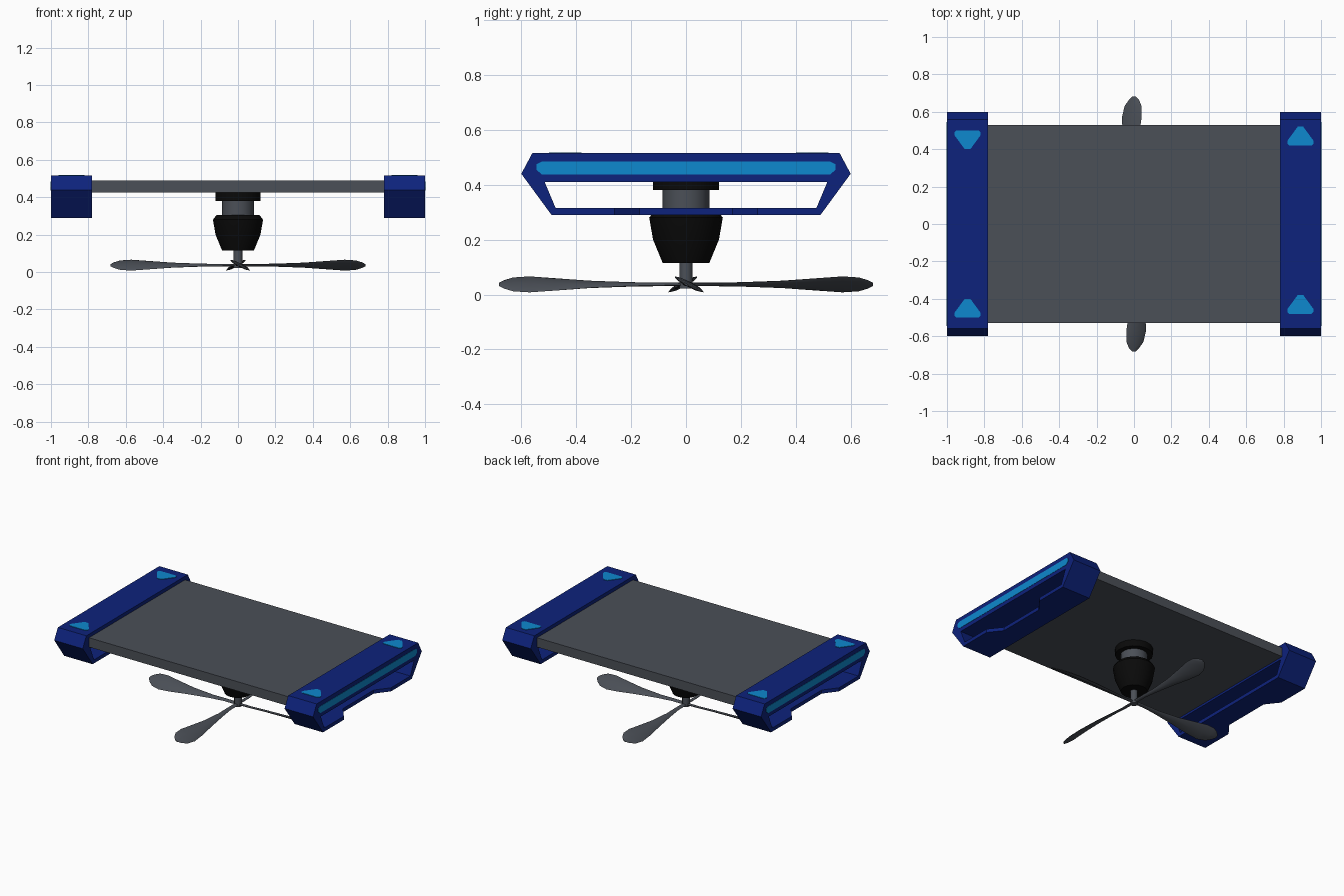
import bpy, bmesh, math
from mathutils import Matrix, Vector

cube = bpy.data.objects.get("Cube")
if cube:
    bpy.data.objects.remove(cube, do_unlink=True)


def material(name, rgb):
    m = bpy.data.materials.new(name)
    m.use_nodes = True
    m.diffuse_color = (*rgb, 1)
    bsdf = m.node_tree.nodes["Principled BSDF"]
    bsdf.inputs["Base Color"].default_value = (*rgb, 1)
    bsdf.inputs["Roughness"].default_value = 0.6
    return m


GREY = material("slate grey", (0.07, 0.079, 0.095))
NAVY = material("navy blue", (0.004, 0.016, 0.2))
SKY = material("bright blue", (0.004, 0.25, 0.62))
BLACK = material("black", (0.003, 0.003, 0.003))


def finish(name, bm, mat, smooth=False):
    bmesh.ops.recalc_face_normals(bm, faces=bm.faces)
    me = bpy.data.meshes.new(name)
    bm.to_mesh(me)
    bm.free()
    me.materials.append(mat)
    ob = bpy.data.objects.new(name, me)
    bpy.context.collection.objects.link(ob)
    if smooth:
        bpy.ops.object.select_all(action='DESELECT')
        ob.select_set(True)
        bpy.context.view_layer.objects.active = ob
        bpy.ops.object.shade_smooth_by_angle(angle=math.radians(35))
    return ob


def skin(bm, rings):
    """Join closed rings of points into a capped tube."""
    loops = [[bm.verts.new(p) for p in ring] for ring in rings]
    n = len(loops[0])
    for a, b in zip(loops, loops[1:]):
        for i in range(n):
            j = (i + 1) % n
            bm.faces.new((a[i], a[j], b[j], b[i]))
    bm.faces.new(loops[0])
    bm.faces.new(loops[-1])


def prism(name, pts, axis, lo, hi, mat):
    """Extrude a flat outline along x (outline in y, z) or z (outline in x, y)."""
    place = (lambda p, d: (d, *p)) if axis == 'x' else (lambda p, d: (*p, d))
    bm = bmesh.new()
    skin(bm, [[place(p, d) for p in pts] for d in (lo, hi)])
    return finish(name, bm, mat)


def lathe(name, profile, mat, sides=16):
    bm = bmesh.new()
    turns = [2 * math.pi * i / sides for i in range(sides)]
    skin(bm, [[(r * math.cos(t), r * math.sin(t), z) for t in turns]
              for r, z in profile])
    return finish(name, bm, mat, True)


def mirrored(half):
    """Complete an outline that is symmetric about its first coordinate."""
    return half + [(-a, b) for a, b in reversed(half)]


# Deck
prism("deck", mirrored([(0.79, -0.53), (0.79, 0.53)]), 'z', 0.425, 0.49, GREY)

# End caps: arch, lower rail with recessed middle, side light, top arrows
arch = mirrored([(0.56, 0.515), (0.6, 0.44), (0.49, 0.29),
                 (0.475, 0.29), (0.475, 0.315), (0.515, 0.41)])
light = mirrored([(0.525, 0.485), (0.545, 0.475), (0.545, 0.455), (0.525, 0.437)])
arrow = mirrored([(0.015, 0.05), (0.07, -0.025), (0.07, -0.04), (0.06, -0.05)])

for side, s in (("left", 1), ("right", -1)):
    prism(side + "_cap_arch", arch, 'x', s * 0.78, s, NAVY)
    rail = [(0.78, -0.475), (1, -0.475), (1, -0.26), (0.93, -0.17),
            (0.93, 0.17), (1, 0.26), (1, 0.475), (0.78, 0.475)]
    prism(side + "_cap_rail", [(s * x, y) for x, y in rail], 'z', 0.29, 0.315, NAVY)
    prism(side + "_side_light", light, 'x', s * 0.998, s * 1.002, SKY)
    for end, e in (("front", -1), ("back", 1)):
        # arrows on the right cap face inward, those on the left all face back
        flip = -1 if (s < 0 and e > 0) else 1
        y0 = e * 0.45 + (0.02 if s > 0 else 0)
        pts = [(s * 0.89 + x, y0 + flip * y) for x, y in arrow]
        prism(f"{side}_{end}_arrow", pts, 'z', 0.513, 0.518, SKY)

# Motor under the deck
lathe("motor_mount", [(0.12, 0.38), (0.12, 0.426)], BLACK)
lathe("motor_neck", [(0.085, 0.29), (0.085, 0.385)], GREY)
lathe("motor_housing", [(0.085, 0.115), (0.12, 0.2), (0.134, 0.28), (0.115, 0.305)], BLACK)
lathe("drive_shaft", [(0.024, 0.022), (0.024, 0.12)], GREY, 12)

# Propeller: radius, half chord, sideways sweep, half thickness, pitch
stations = [(0.0, 0.014, 0, 0.007, 10), (0.1, 0.014, 0, 0.006, 14),
            (0.2, 0.018, 0.008, 0.006, 18), (0.35, 0.032, 0.015, 0.007, 23),
            (0.48, 0.05, 0.016, 0.008, 27), (0.57, 0.06, 0.012, 0.008, 29),
            (0.63, 0.052, 0.005, 0.007, 29), (0.665, 0.03, 0, 0.005, 29),
            (0.682, 0.01, 0, 0.003, 29)]


def blade_ring(station, turn):
    r, half, sweep, thick, pitch = station
    tilt = Matrix.Rotation(math.radians(-pitch), 3, 'X')
    ring = []
    for i in range(8):
        t = 2 * math.pi * i / 8
        p = tilt @ Vector((0, half * math.cos(t), thick * math.sin(t)))
        ring.append(turn @ (p + Vector((r, sweep, 0.037))))
    return ring


for k in range(4):
    turn = Matrix.Rotation(k * math.pi / 2, 3, 'Z')
    bm = bmesh.new()
    skin(bm, [blade_ring(st, turn) for st in stations])
    finish(f"propeller_blade_{k + 1}", bm, GREY, True)
